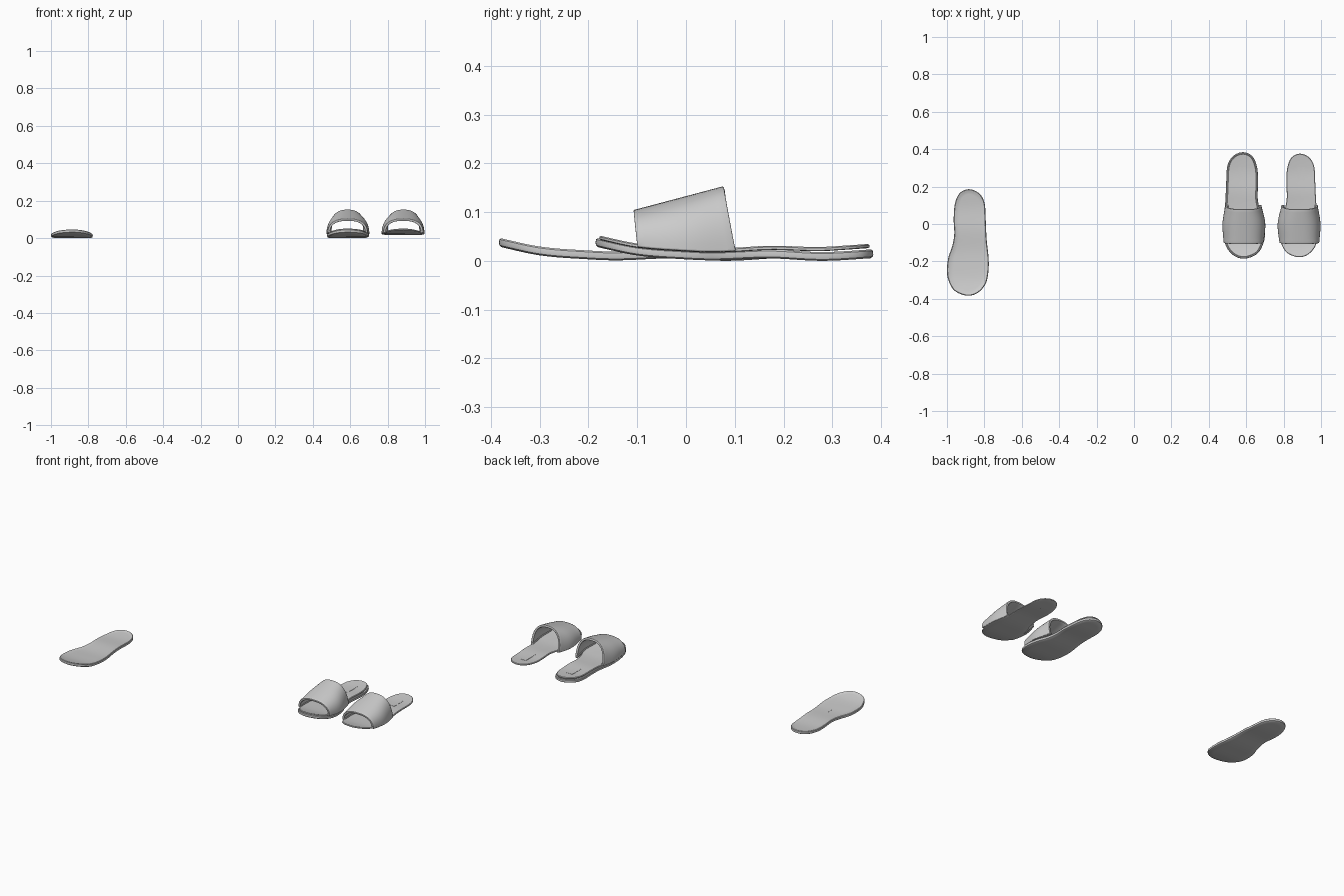
import bpy, bmesh, math
from mathutils import Vector

if "Cube" in bpy.data.objects:
    bpy.data.objects.remove(bpy.data.objects["Cube"])

# Outline of a right-foot sole, local to the shoe (toe at -y)
OUTLINE = [(-.011, -.185), (-.075, -.158), (-.108, -.100), (-.115, -.043), (-.107, .021),
           (-.087, .079), (-.076, .144), (-.079, .224), (-.073, .304), (-.048, .362),
           (0, .384), (.052, .366), (.085, .315), (.092, .224), (.097, .117),
           (.108, .010), (.105, -.070), (.088, -.129), (.045, -.173)]
# Underside height along the length: toe spring, ball, arch, heel
SPRING = [(-.19, .030), (-.1, .011), (0, .003), (.06, .001), (.17, .005), (.28, 0), (.39, .006)]
# Strap side limits along the length: y, inner x, outer x
STRAP = [(-.105, -.107, .105), (0, -.117, .112), (.10, -.096, .097)]


def curve_value(pts, y, k=1):
    """Smooth interpolation through a few stations."""
    y = min(max(y, pts[0][0]), pts[-1][0])
    n = len(pts)
    i = max(j for j in range(n - 1) if pts[j][0] <= y)

    def slope(j):
        a, b = pts[max(j - 1, 0)], pts[min(j + 1, n - 1)]
        return (b[k] - a[k]) / (b[0] - a[0])
    a, b = pts[i], pts[i + 1]
    d = b[0] - a[0]
    t = (y - a[0]) / d
    return ((2*t**3 - 3*t**2 + 1) * a[k] + (t**3 - 2*t**2 + t) * d * slope(i)
            + (3*t**2 - 2*t**3) * b[k] + (t**3 - t**2) * d * slope(i + 1))


def smooth_loop(pts, steps=5):
    p = [Vector(q) for q in pts]
    n, out = len(p), []
    for i in range(n):
        a, b, c, d = p[i - 1], p[i], p[(i + 1) % n], p[(i + 2) % n]
        for s in range(steps):
            t = s / steps
            out.append(.5 * (2*b + (c - a)*t + (2*a - 5*b + 4*c - d)*t*t + (3*b - a - 3*c + d)*t**3))
    return out


def inset_loop(loop, dist):
    n, out = len(loop), []
    for i in range(n):
        t = (loop[(i + 1) % n] - loop[i - 1]).normalized()
        out.append(loop[i] + Vector((t.y, -t.x)) * -dist)
    return out


def make_object(name, bm, cx, cy, side, angle=35):
    for v in bm.verts:
        v.co = Vector((v.co.x * side + cx, v.co.y + cy, v.co.z))
    bmesh.ops.remove_doubles(bm, verts=bm.verts, dist=1e-5)
    bmesh.ops.recalc_face_normals(bm, faces=bm.faces)
    me = bpy.data.meshes.new(name)
    bm.to_mesh(me)
    bm.free()
    ob = bpy.data.objects.new(name, me)
    bpy.context.collection.objects.link(ob)
    bpy.ops.object.select_all(action='DESELECT')
    bpy.context.view_layer.objects.active = ob
    ob.select_set(True)
    bpy.ops.object.shade_smooth_by_angle(angle=math.radians(angle))
    return ob


def slab(name, loop, layers, cx, cy, side, margin=.09, dish=0, lift=0):
    """Stack of inset outlines following the spring curve, closed towards a spine."""
    lo = min(p.y for p in loop) + margin
    hi = max(p.y for p in loop) - margin
    clockwise = sum(a.x * b.y - b.x * a.y for a, b in zip(loop, loop[1:] + loop[:1])) < 0
    sgn = -1 if not clockwise else 1

    def height(y, h):
        heel = min(max((y - .12) / .2, 0), 1)
        return curve_value(SPRING, y) + h + lift * heel

    def cap_ring(base, h, f, depth):
        ring = []
        for p in base:
            q = Vector((.008, min(max(p.y, lo), hi))).lerp(p, f)
            ring.append((q.x, q.y, height(q.y, h) - depth * (1 - f * f)))
        return ring

    first, last = (inset_loop(loop, -sgn * -layers[i][0] * -1) for i in (0, -1))
    rings = [cap_ring(first, layers[0][1], f, 0) for f in (0, .35, .7)]
    for d, h in layers:
        rings.append([(p.x, p.y, height(p.y, h)) for p in inset_loop(loop, -sgn * d)])
    rings += [cap_ring(last, layers[-1][1], f, dish) for f in (.8, .55, .3, 0)]

    bm = bmesh.new()
    vs = [[bm.verts.new(c) for c in r] for r in rings]
    n = len(loop)
    for a, b in zip(vs, vs[1:]):
        for i in range(n):
            j = (i + 1) % n
            bm.faces.new((a[i], a[j], b[j], b[i]))
    return make_object(name, bm, cx, cy, side)


SOLE = smooth_loop(OUTLINE)
PATCH = [Vector(p) for p in ((-.011, .305), (-.011, .258), (-.011, .21), (.008, .21),
                             (.027, .21), (.027, .258), (.027, .305), (.008, .305))]


# Inset is measured inward from the outline whichever way it winds
def check_inset():
    size = lambda l: max(p.y for p in l) - min(p.y for p in l)
    return size(inset_loop(SOLE, .01)) < size(SOLE)


if not check_inset():
    SOLE.reverse()
    PATCH.reverse()


def build_sole(name, cx, cy, side):
    slab(name, SOLE, [(.006, 0), (.001, .003), (0, .008), (.001, .015), (.004, .018),
                      (.009, .018), (.012, .0165)], cx, cy, side, dish=.001)


def build_upper(prefix, cx, cy, side):
    # Footbed and the small stitched patch on its heel
    slab(prefix + "_footbed", SOLE, [(.012, .016), (.008, .0175), (.008, .022), (.011, .0245)],
         cx, cy, side, dish=.002, lift=.005)
    slab(prefix + "_heel_patch", PATCH, [(0, .020), (0, .0238)], cx, cy, side,
         margin=.03, lift=.005)
    # Arched strap, taller towards the instep
    bm = bmesh.new()
    rows, cols = 12, 32
    grid = []
    for r in range(rows + 1):
        t = r / rows
        row = []
        for c in range(cols + 1):
            a = math.pi * c / cols
            ca, sa = math.cos(a), math.sin(a)
            rise = abs(sa) ** .85
            front, back = -.100 - .008 * rise, .102 - .025 * rise
            y = front + (back - front) * t
            x0, x1 = curve_value(STRAP, y, 1), curve_value(STRAP, y, 2)
            base = curve_value(SPRING, y) + .018
            top = .104 + .049 * t
            x = (x0 + x1) / 2 + (x1 - x0) / 2 * math.copysign(abs(ca) ** .8, ca)
            row.append(bm.verts.new((x, y, base + (top - base) * rise)))
        # Tucked ends that turn in under the footbed
        for k, d in ((0, -1), (-1, 1)):
            p = row[k].co
            v = bm.verts.new((p.x + d * .016, p.y, p.z - .002))
            row.insert(0, v) if k == 0 else row.append(v)
        grid.append(row)
    for a, b in zip(grid, grid[1:]):
        for i in range(len(a) - 1):
            bm.faces.new((a[i], a[i + 1], b[i + 1], b[i]))
    bm.normal_update()
    top_face = max(bm.faces, key=lambda f: f.calc_center_median().z)
    flip = top_face.normal.z < 0
    ob = make_object(prefix + "_strap", bm, cx, cy, side, 50)
    # Make sure the outside of the strap faces up before thickening
    me = ob.data
    if max(me.polygons, key=lambda p: p.center.z).normal.z < 0:
        me.flip_normals()
    s = ob.modifiers.new("thickness", 'SOLIDIFY')
    s.thickness, s.offset = .013, -1
    b = ob.modifiers.new("soft_edges", 'BEVEL')
    b.width, b.segments, b.limit_method = .004, 3, 'ANGLE'
    b.angle_limit = math.radians(60)


# Loose sole, complete slide, and the matching upper without its sole
build_sole("loose_sole", -.885, -.198, 1)
build_sole("left_sole", .585, 0, -1)
build_upper("left", .585, 0, -1)
build_upper("right", .885, 0, 1)
